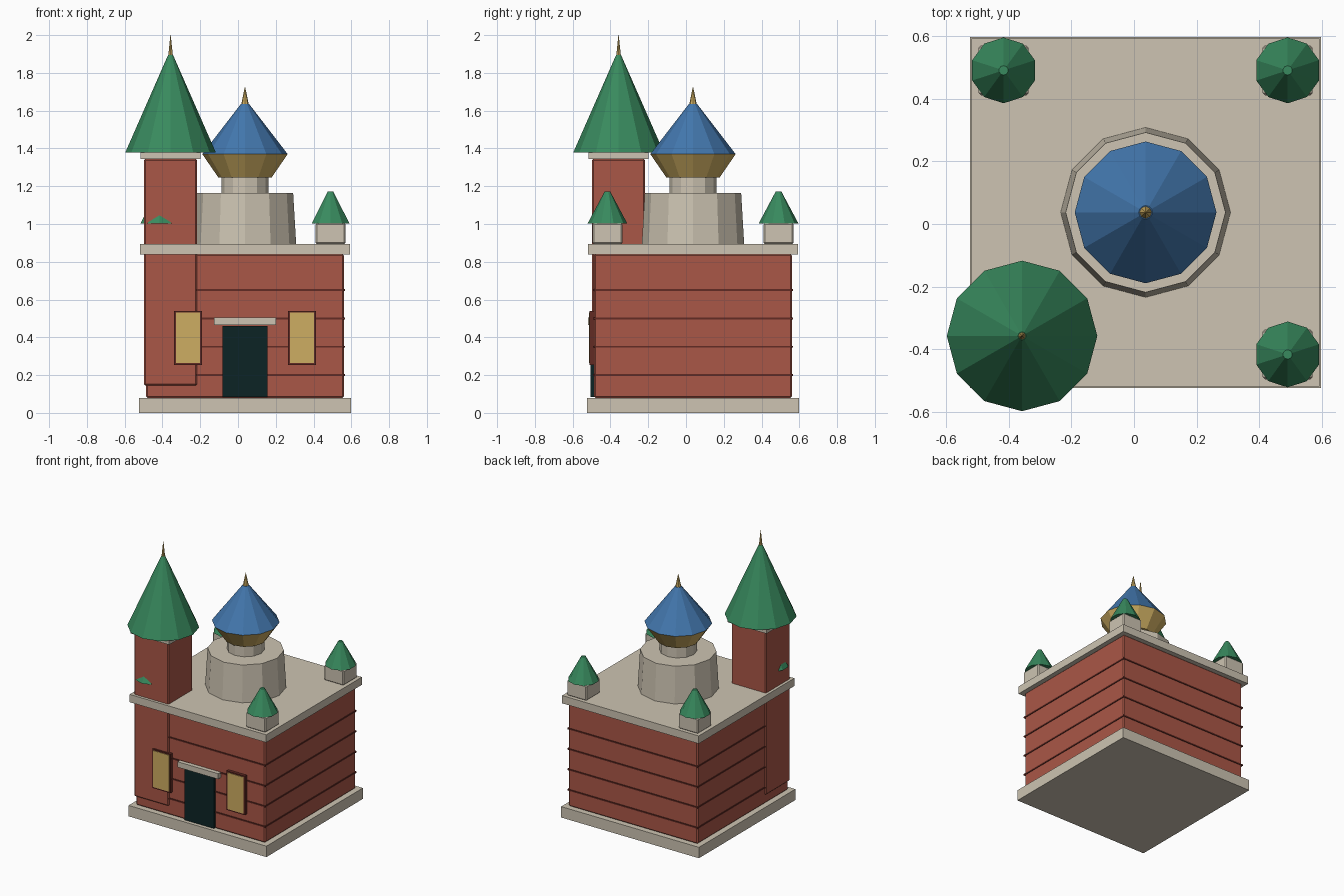
import bpy, bmesh, math
from mathutils import Vector

if "Cube" in bpy.data.objects:
    bpy.data.objects.remove(bpy.data.objects["Cube"])

C = 0.037          # centre of the main block in x and y
TOWER = -0.357     # centre of the tall tower in x and y


def material(name, r, g, b):
    m = bpy.data.materials.new(name)
    lin = [((v / 255 + 0.055) / 1.055) ** 2.4 if v > 10 else v / 255 / 12.92 for v in (r, g, b)]
    m.diffuse_color = (*lin, 1)
    m.use_nodes = True
    m.node_tree.nodes["Principled BSDF"].inputs["Base Color"].default_value = m.diffuse_color
    return m


BRICK = material("brick red", 170, 87, 71)
MORTAR = material("dark red trim", 98, 43, 36)
STONE = material("cream stone", 205, 196, 178)
GREEN = material("roof green", 56, 138, 94)
BLUE = material("dome blue", 66, 118, 172)
GOLD = material("gold", 206, 174, 98)
DARK = material("door dark teal", 12, 36, 37)


def finish(bm, name, mats, bevel=0):
    me = bpy.data.meshes.new(name)
    bmesh.ops.recalc_face_normals(bm, faces=bm.faces)
    bm.to_mesh(me)
    bm.free()
    for m in mats:
        me.materials.append(m)
    ob = bpy.data.objects.new(name, me)
    bpy.context.collection.objects.link(ob)
    if bevel:
        mod = ob.modifiers.new("edge bevel", 'BEVEL')
        mod.width = bevel
        mod.segments = 1
    return ob


def box(name, lo, hi, mat, bevel=0):
    bm = bmesh.new()
    bmesh.ops.create_cube(bm, size=1)
    lo, hi = Vector(lo), Vector(hi)
    for v in bm.verts:
        v.co = (lo + hi) / 2 + Vector(a * b for a, b in zip(v.co, hi - lo))
    return finish(bm, name, [mat], bevel)


def block(name, x, y, half, z0, z1, mat, bevel=0):
    return box(name, (x - half, y - half, z0), (x + half, y + half, z1), mat, bevel)


def lathe(name, x, y, profile, sides, mats):
    """Faceted solid of revolution; mats holds one material per profile segment."""
    bm = bmesh.new()
    rings = [[bm.verts.new((x + r * math.sin(2 * math.pi * i / sides),
                            y + r * math.cos(2 * math.pi * i / sides), z))
              for i in range(sides)] for r, z in profile]
    unique = list(dict.fromkeys(mats))
    for k, (a, b) in enumerate(zip(rings, rings[1:])):
        for i in range(sides):
            j = (i + 1) % sides
            f = bm.faces.new((a[i], a[j], b[j], b[i]))
            f.material_index = unique.index(mats[k])
    bm.faces.new(rings[0]).material_index = 0
    bm.faces.new(rings[-1]).material_index = len(unique) - 1
    return finish(bm, name, unique)


# main block: plinth, brick walls, roof slab
block("plinth", C, C, 0.56, 0, 0.08, STONE)
block("walls", C, C, 0.525, 0.08, 0.84, BRICK, 0.008)
block("roof_slab", C, C, 0.555, 0.838, 0.895, STONE)
for i in range(4):
    z = 0.2 + 0.15 * i
    block(f"brick_band_{i + 1}", C, C, 0.53, z - 0.005, z + 0.005, MORTAR)

# door and lintel
box("door", (C - 0.12, -0.505, 0.085), (C + 0.12, -0.48, 0.46), DARK)
box("lintel", (C - 0.165, -0.519, 0.465), (C + 0.165, -0.48, 0.505), STONE)

# windows on both sides of the door
for side, sx in (("left", -1), ("right", 1)):
    x = C + sx * 0.302
    box(f"window_frame_{side}", (x - 0.074, -0.51, 0.253), (x + 0.074, -0.48, 0.54), MORTAR)
    box(f"window_pane_{side}", (x - 0.064, -0.514, 0.263), (x + 0.064, -0.507, 0.531), GOLD)

# tall corner tower with cone roof
block("tower", TOWER, TOWER, 0.141, 0.145, 1.345, BRICK, 0.008)
block("tower_cap", TOWER, TOWER, 0.158, 1.343, 1.378, STONE)
lathe("tower_roof", TOWER, TOWER, [(0.24, 1.378), (0.013, 1.895)], 12, [GREEN])
lathe("tower_finial", TOWER, TOWER, [(0.012, 1.893), (0.001, 2.0)], 8, [GOLD])

# central drum, neck and onion dome
lathe("drum", C, C, [(0.271, 0.893), (0.255, 1.165)], 12, [STONE])
lathe("dome_neck", C, C, [(0.125, 1.16), (0.125, 1.25)], 12, [STONE])
lathe("onion_dome", C, C, [(0.14, 1.245), (0.226, 1.37), (0.022, 1.635)], 12, [GOLD, BLUE])
lathe("dome_finial", C, C, [(0.02, 1.633), (0.001, 1.725)], 8, [GOLD])

# four small corner turrets (the front left one is mostly inside the tower)
for sx, nx in ((-1, "left"), (1, "right")):
    for sy, ny in ((-1, "front"), (1, "back")):
        x, y = C + sx * 0.453, C + sy * 0.453
        block(f"turret_{ny}_{nx}", x, y, 0.08, 0.893, 1.005, STONE, 0.008)
        lathe(f"turret_roof_{ny}_{nx}", x, y, [(0.105, 1.003), (0.015, 1.172)], 10, [GREEN])
